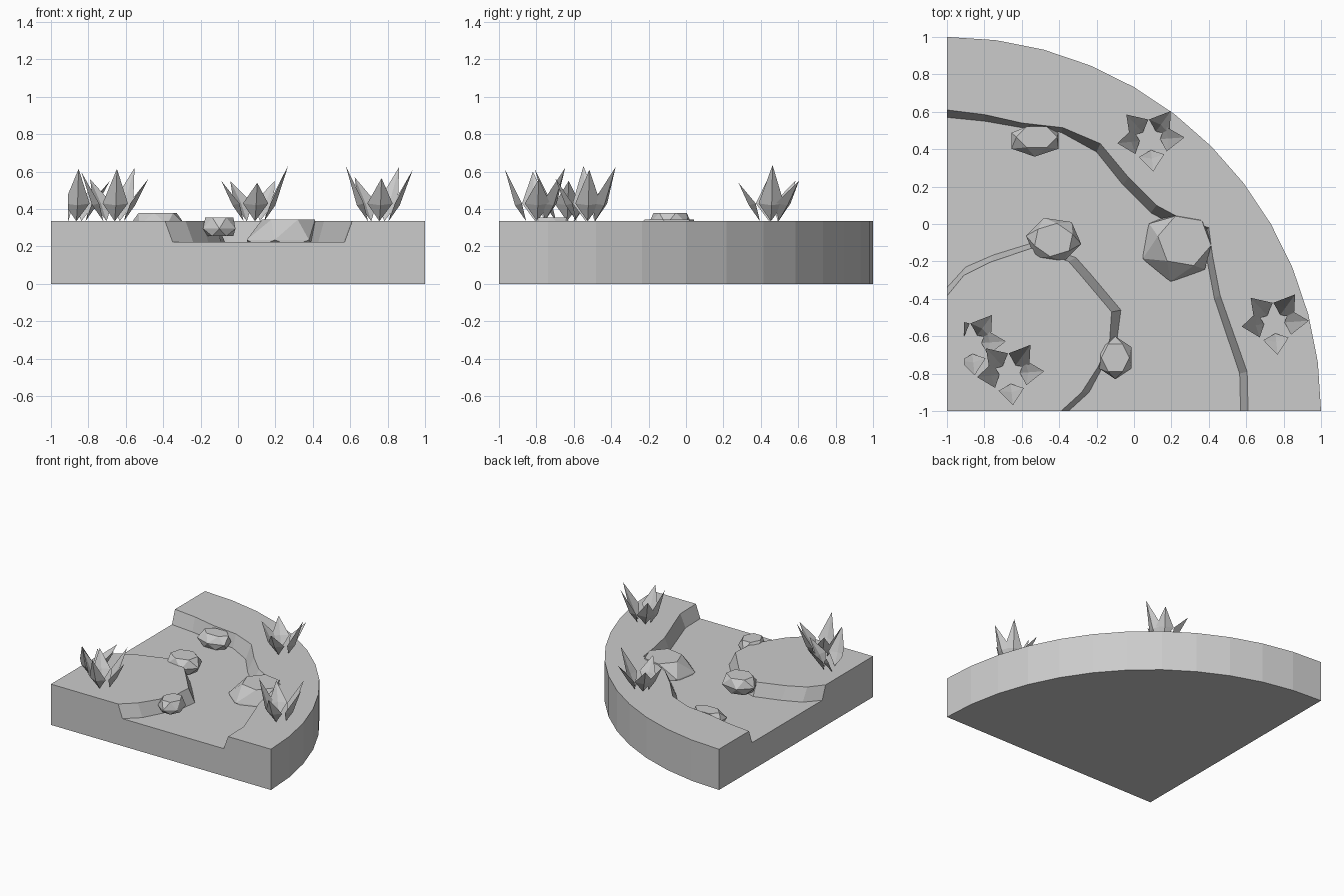
import bpy, bmesh, math
from mathutils import Vector

cube = bpy.data.objects.get("Cube")
if cube:
    bpy.data.objects.remove(cube, do_unlink=True)

stone = bpy.data.materials.new("plain grey")
stone.use_nodes = True
GREY = (0.6, 0.6, 0.6, 1)
stone.diffuse_color = GREY
stone.node_tree.nodes["Principled BSDF"].inputs["Base Color"].default_value = GREY

FLOOR, TOP = 0.225, 0.335


def finish(name, bm):
    bmesh.ops.recalc_face_normals(bm, faces=bm.faces)
    mesh = bpy.data.meshes.new(name)
    bm.to_mesh(mesh)
    bm.free()
    mesh.materials.append(stone)
    obj = bpy.data.objects.new(name, mesh)
    bpy.context.collection.objects.link(obj)
    return obj


def row(bm, points, z):
    return [bm.verts.new((x, y, z)) for x, y in points]


def strip(bm, a, b):
    for i in range(len(a) - 1):
        bm.faces.new((a[i], a[i + 1], b[i + 1], b[i]))


# Quarter-round ground with a curved stream bed cut through it
def ground():
    bm = bmesh.new()
    arc = [(-1 + 2 * math.cos(i * math.pi / 24), -1 + 2 * math.sin(i * math.pi / 24))
           for i in range(13)]
    outer_top = [(-1, .61), (-.8, .585), (-.6, .54), (-.38, .515), (-.18, .43), (-.03, .25),
                 (.12, .1), (.25, .03), (.4, -.02), (.42, -.17), (.46, -.38), (.605, -.79), (.61, -1)]
    outer_low = [(-1, .57), (-.8, .55), (-.6, .515), (-.39, .49), (-.2, .385), (-.06, .21),
                 (.09, .06), (.22, -.01), (.36, -.05), (.39, -.19), (.43, -.4), (.565, -.8), (.57, -1)]
    inner_top = [(-1, -.385), (-.91, -.275), (-.77, -.205), (-.55, -.13), (-.35, -.2),
                 (-.28, -.28), (-.12, -.47), (-.13, -.62), (-.19, -.76), (-.28, -.9), (-.39, -1)]
    inner_low = [(-1, -.34), (-.9, -.23), (-.75, -.165), (-.54, -.1), (-.31, -.18),
                 (-.23, -.27), (-.07, -.46), (-.09, -.61), (-.16, -.75), (-.24, -.9), (-.35, -1)]
    rim_low, rim_top = row(bm, arc, 0), row(bm, arc, TOP)
    ot, ol = row(bm, outer_top, TOP), row(bm, outer_low, FLOOR)
    it, il = row(bm, inner_top, TOP), row(bm, inner_low, FLOOR)
    corner_low, corner_top = row(bm, [(-1, -1)], 0)[0], row(bm, [(-1, -1)], TOP)[0]
    strip(bm, rim_low, rim_top)
    strip(bm, ot, ol)
    strip(bm, it, il)
    for loop in (rim_low + [corner_low],
                 rim_top + ot,
                 it + [corner_top],
                 ol + il[::-1],
                 [corner_low, rim_low[0], rim_top[0], ot[-1], ol[-1], il[-1], it[-1], corner_top],
                 [corner_low, rim_low[-1], rim_top[-1], ot[0], ol[0], il[0], it[0], corner_top]):
        bm.faces.new(loop)
    finish("ground", bm)


# Faceted boulder: flat cap, wide waist and narrower foot, joined as a hull
def rock(name, x, y, rx, ry, levels, scales, turn, shift=(0, 0)):
    bm = bmesh.new()
    for k, (z, s) in enumerate(zip(levels, scales)):
        dx, dy = shift if k == 2 else (0, 0)
        for i in range(6):
            a = math.radians(turn + 60 * i + 30 * (k % 2))
            bm.verts.new((x + dx + rx * s * math.cos(a), y + dy + ry * s * math.sin(a), z))
    bmesh.ops.convex_hull(bm, input=bm.verts)
    finish(name, bm)


# Spiky plant: five keeled leaves spreading from the ground
LEAVES = ((186, .175), (276, .17), (4, .185), (54, .19), (133, .185))


def plant(name, x, y, heights, clip=None):
    bm = bmesh.new()
    for (angle, reach), h in zip(LEAVES, heights):
        a = math.radians(angle)
        out, side = Vector((math.cos(a), math.sin(a), 0)), Vector((-math.sin(a), math.cos(a), 0))

        def vert(r, w, z):
            return bm.verts.new(Vector((x, y, z)) + out * r + side * w)
        base, tip = vert(.055, 0, TOP), vert(reach, 0, h)
        left, right = vert(.085, .068, .43), vert(.085, -.068, .43)
        keel, crease = vert(.115, 0, .42), vert(.1, 0, .43)
        for mid in (keel, crease):
            for edge in (left, right):
                bm.faces.new((base, edge, mid))
                bm.faces.new((edge, tip, mid))
    if clip is not None:
        geom = bm.verts[:] + bm.edges[:] + bm.faces[:]
        bmesh.ops.bisect_plane(bm, geom=geom, plane_co=(clip, 0, 0),
                               plane_no=(1, 0, 0), clear_inner=True)
    finish(name, bm)


ground()
rock("large_rock", .23, -.12, .195, .19, (.2, .235, .343), (.9, 1, .74), 50, (.04, .03))
rock("island_rock", -.43, -.085, .15, .125, (.255, .315, .38), (.7, 1, .72), 20)
rock("front_rock", -.1, -.715, .1, .115, (.255, .295, .355), (.75, 1, .75), 0)
rock("back_rock", -.53, .445, .145, .085, (.225, .275, .33), (.75, 1, .75), 0, (.01, .02))

plant("back_plant", .085, .45, (.55, .54, .635, .55, .55))
plant("right_plant", .75, -.53, (.63, .565, .61, .625, .57))
plant("front_plant", -.665, -.8, (.6, .615, .56, .62, .56))
plant("corner_plant", -.87, -.64, (.57, .615, .55, .53, .58), clip=-.91)
